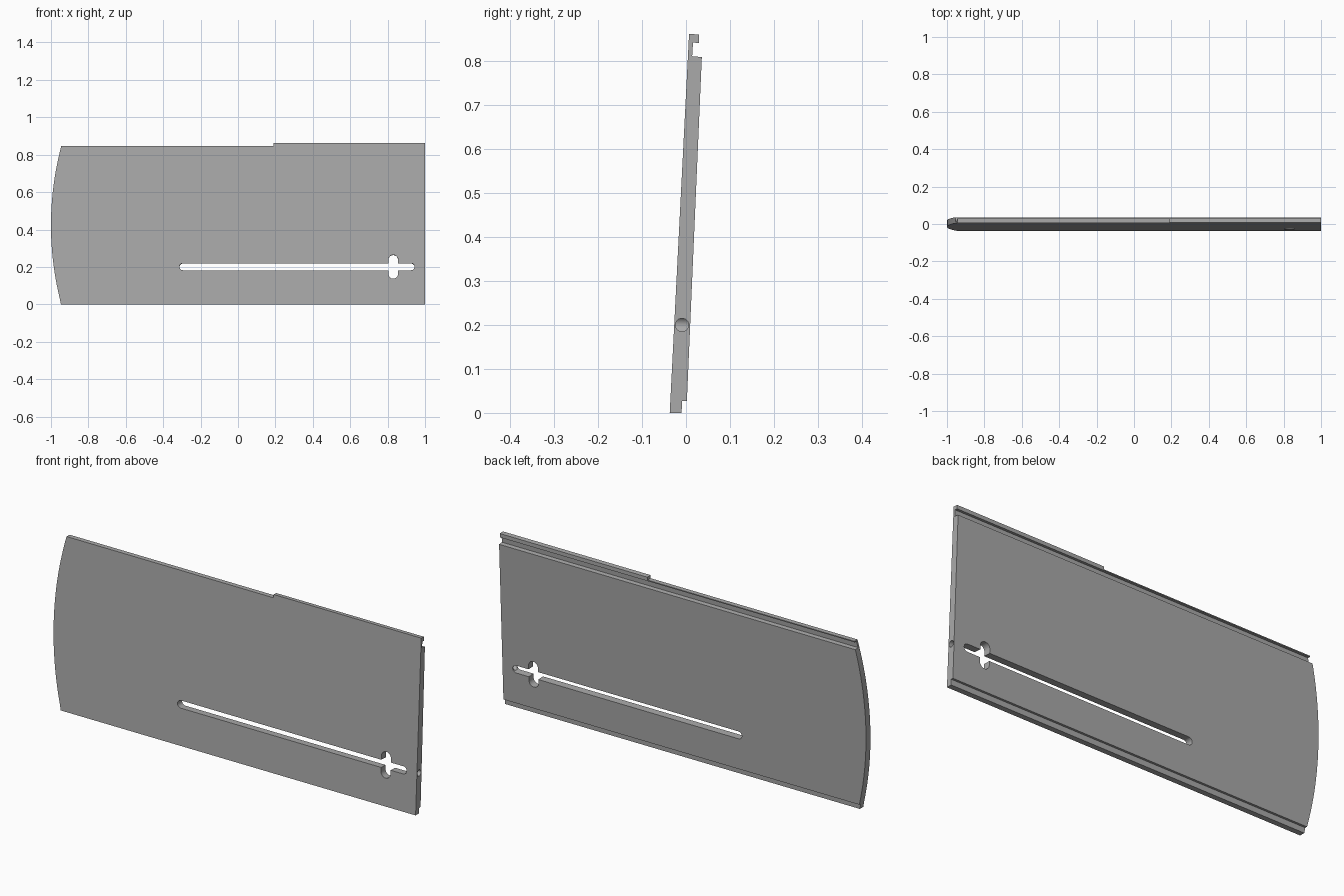
import bpy, bmesh, math
from mathutils import Matrix, Vector

cube = bpy.data.objects.get("Cube")
if cube:
    bpy.data.objects.remove(cube, do_unlink=True)

grey = bpy.data.materials.new("mid grey")
grey.use_nodes = True
colour = (0.4, 0.4, 0.4, 1)
grey.diffuse_color = colour
grey.node_tree.nodes["Principled BSDF"].inputs["Base Color"].default_value = colour

TILT = Matrix.Rotation(-0.047, 4, "X")


def prism(name, points, direction):
    """Extrude a closed outline along a direction."""
    bm = bmesh.new()
    face = bm.faces.new([bm.verts.new(p) for p in points])
    new = bmesh.ops.extrude_face_region(bm, geom=[face])["geom"]
    bmesh.ops.translate(bm, vec=Vector(direction),
                        verts=[v for v in new if isinstance(v, bmesh.types.BMVert)])
    bmesh.ops.recalc_face_normals(bm, faces=bm.faces)
    mesh = bpy.data.meshes.new(name)
    bm.to_mesh(mesh)
    bm.free()
    mesh.materials.append(grey)
    obj = bpy.data.objects.new(name, mesh)
    bpy.context.collection.objects.link(obj)
    return obj


def stadium(name, length, radius, x, z, upright=False, steps=12):
    """Round-ended slot cutter through the tilted panel."""
    half = length / 2 - radius
    pts = []
    for side in (1, -1):
        for i in range(steps + 1):
            a = math.pi * (i / steps - 0.5)
            u = side * (half + radius * math.cos(a))
            w = side * radius * math.sin(a)
            pts.append((w, -0.15, u) if upright else (u, -0.15, w))
    obj = prism(name, pts, (0, 0.3, 0))
    obj.matrix_world = Matrix.Translation((x, -0.009, z)) @ TILT
    return obj


def boolean(target, cutter, operation):
    cutter.hide_render = True
    mod = target.modifiers.new(cutter.name, "BOOLEAN")
    mod.operation = operation
    mod.solver = "EXACT"
    mod.object = cutter
    bpy.context.view_layer.objects.active = target
    bpy.ops.object.modifier_apply(modifier=mod.name)
    bpy.data.objects.remove(cutter, do_unlink=True)


# Leaning panel section: stepped lower edge, hooked upper edge
section = [(-0.037, 0), (-0.010, 0), (-0.009, 0.027), (0.002, 0.027),
           (0.036, 0.809), (0.014, 0.811), (0.016, 0.842), (0.030, 0.841),
           (0.030, 0.860), (0.007, 0.862)]
panel = prism("panel", [(-1.1, y, z) for y, z in section], (2.1, 0, 0))

# Front outline: bowed end and taller hook along part of the top
R, MID, N = 1.65, 0.4225, 32
sweep = math.asin(0.4225 / R)
outline = []
for i in range(N + 1):
    a = sweep * (1 - 2 * i / N)
    outline.append((R - 1 - R * math.cos(a), -0.2, MID + R * math.sin(a)))
outline[0] = (outline[0][0], -0.2, 0.846)
outline[-1] = (outline[-1][0], -0.2, -0.01)
outline += [(1.1, -0.2, -0.01), (1.1, -0.2, 0.9), (0.19, -0.2, 0.9), (0.19, -0.2, 0.846)]
boolean(panel, prism("outline", outline, (0, 0.4, 0)), "INTERSECT")

# Long slot with a cross opening near its end
boolean(panel, stadium("slot", 1.257, 0.0187, 0.3155, 0.2), "DIFFERENCE")
boolean(panel, stadium("cross_opening", 0.128, 0.026, 0.83, 0.2, True), "DIFFERENCE")

# Round bore from the straight end into the slot
bore = [(0.9, -0.009 + 0.015 * math.cos(t * math.pi / 12), 0.2 + 0.015 * math.sin(t * math.pi / 12))
        for t in range(24)]
boolean(panel, prism("bore", bore, (0.3, 0, 0)), "DIFFERENCE")

# Smooth curved walls, crisp edges
bpy.ops.object.select_all(action="DESELECT")
panel.select_set(True)
bpy.context.view_layer.objects.active = panel
bpy.ops.object.shade_smooth_by_angle(angle=math.radians(30))
